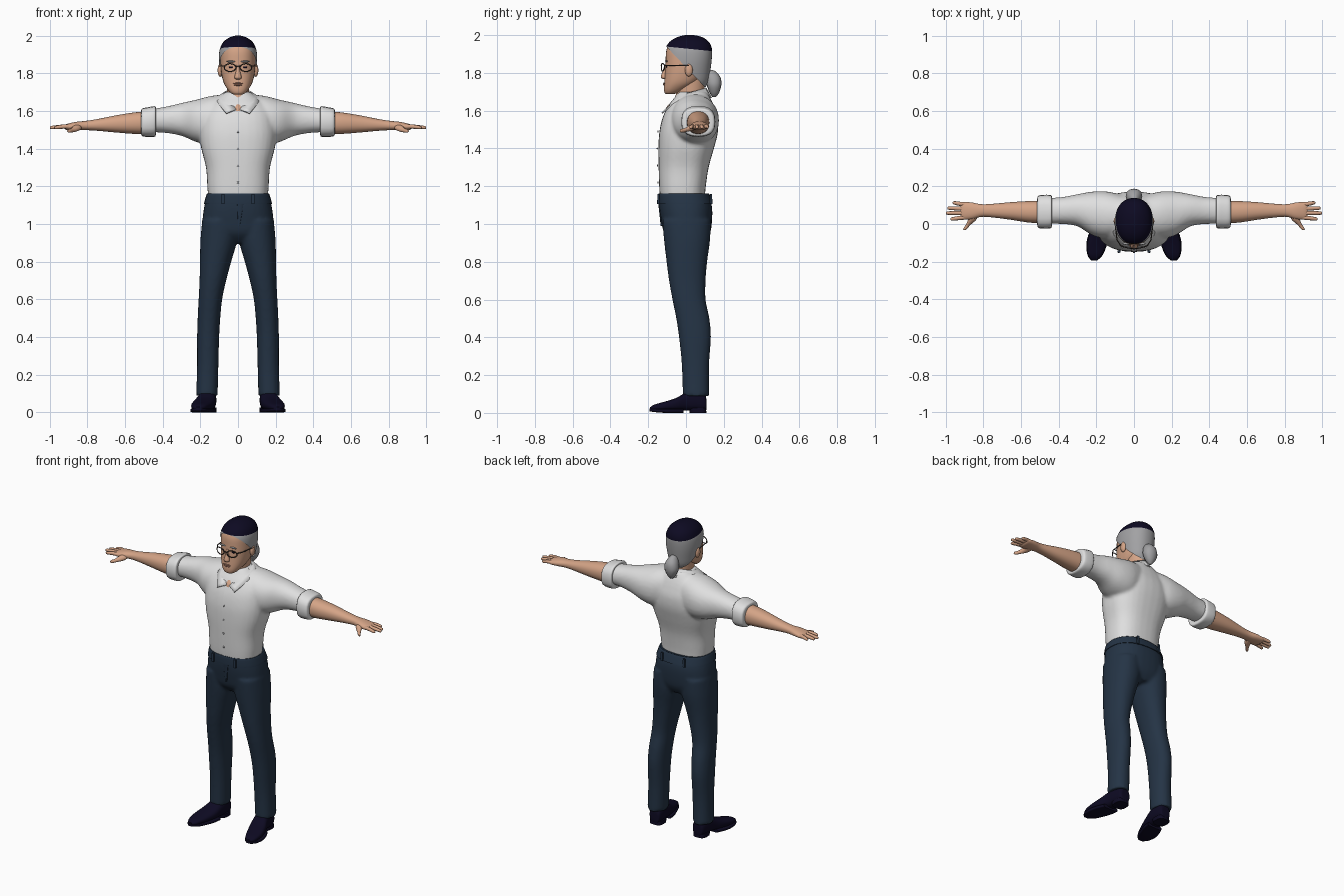
import bpy, bmesh, math
from mathutils import Vector

if "Cube" in bpy.data.objects:
    bpy.data.objects.remove(bpy.data.objects["Cube"])


def material(name, r, g, b):
    m = bpy.data.materials.new(name)
    m.use_nodes = True
    m.diffuse_color = (r, g, b, 1)
    m.node_tree.nodes["Principled BSDF"].inputs["Base Color"].default_value = (r, g, b, 1)
    return m


SHIRT = material("white cotton", .74, .74, .74)
NAVY = material("navy cloth", .018, .034, .06)
DARK = material("blue black", .004, .003, .016)
SKIN = material("skin", .66, .37, .24)
LIP = material("lip", .42, .2, .14)
GREY = material("grey hair", .36, .36, .37)
FRAME = material("glasses frame", .05, .04, .035)

AXES = {"x": (1, 2, 0), "y": (0, 2, 1), "z": (0, 1, 2)}


def spline(rows, steps=4):
    """Catmull-Rom smoothing through the given rows."""
    out = []
    for i in range(len(rows) - 1):
        p0, p1, p2 = rows[max(i - 1, 0)], rows[i], rows[i + 1]
        p3 = rows[min(i + 2, len(rows) - 1)]
        for s in range(steps):
            t = s / steps
            out.append([b + t * (c - a) / 2 + t * t * (2 * a - 5 * b + 4 * c - d) / 2
                        + t ** 3 * (3 * b - a - 3 * c + d) / 2
                        for a, b, c, d in zip(p0, p1, p2, p3)])
    return out + [rows[-1]]


def loft(bm, axis, rows, power=2.2, sides=32):
    """Skin rows of (position, a low, a high, b low, b high) along an axis."""
    ia, ib, it = AXES[axis]
    rings = []
    for t, a0, a1, b0, b1 in spline(rows):
        ring = []
        for k in range(sides):
            c, s = math.cos(math.tau * k / sides), math.sin(math.tau * k / sides)
            co = [0, 0, 0]
            co[it] = t
            co[ia] = (a0 + a1) / 2 + (a1 - a0) / 2 * math.copysign(abs(c) ** (2 / power), c)
            co[ib] = (b0 + b1) / 2 + (b1 - b0) / 2 * math.copysign(abs(s) ** (2 / power), s)
            ring.append(bm.verts.new(co))
        rings.append(ring)
    for lo, hi in zip(rings, rings[1:]):
        for k in range(sides):
            j = (k + 1) % sides
            bm.faces.new((lo[k], lo[j], hi[j], hi[k]))
    bm.faces.new(rings[0])
    bm.faces.new(rings[-1])


def sym(rows):
    return [(z, -w, w, y0, y1) for z, w, y0, y1 in rows]


def finish(name, bm, mats, mirror=False, voxel=0, angle=50):
    bmesh.ops.recalc_face_normals(bm, faces=bm.faces)
    me = bpy.data.meshes.new(name)
    bm.to_mesh(me)
    bm.free()
    me.shade_smooth()
    me.set_sharp_from_angle(angle=math.radians(angle))
    ob = bpy.data.objects.new(name, me)
    bpy.context.collection.objects.link(ob)
    for m in mats:
        me.materials.append(m)
    if mirror:
        ob.modifiers.new("mirror", "MIRROR").use_mirror_merge = False
    if voxel:
        r = ob.modifiers.new("blend", "REMESH")
        r.mode, r.voxel_size, r.use_smooth_shade = "VOXEL", voxel, True
        s = ob.modifiers.new("relax", "SMOOTH")
        s.factor, s.iterations = .5, 4
    return ob


def part(name, axis, rows, mat, mirror=False, power=2.2, sides=32):
    bm = bmesh.new()
    loft(bm, axis, rows, power, sides)
    return finish(name, bm, [mat], mirror)


def ball(name, loc, size, mat, mirror=False):
    bm = bmesh.new()
    bmesh.ops.create_uvsphere(bm, u_segments=16, v_segments=10, radius=1)
    for v in bm.verts:
        v.co = Vector(loc) + v.co * Vector(size)
    return finish(name, bm, [mat], mirror)


def wire(name, points, radius, mat, cyclic=False, mirror=False):
    cu = bpy.data.curves.new(name, "CURVE")
    cu.dimensions, cu.bevel_depth, cu.bevel_resolution = "3D", radius, 1
    sp = cu.splines.new("POLY")
    sp.points.add(len(points) - 1)
    for p, co in zip(sp.points, points):
        p.co = (*co, 1)
    sp.use_cyclic_u = cyclic
    cu.materials.append(mat)
    ob = bpy.data.objects.new(name, cu)
    bpy.context.collection.objects.link(ob)
    if mirror:
        ob.modifiers.new("mirror", "MIRROR").use_mirror_merge = False


# Shirt body and sleeves, blended together
torso = [(1.14, .158, -.138, .1), (1.2, .163, -.142, .105), (1.3, .17, -.145, .12),
         (1.4, .195, -.146, .148), (1.48, .205, -.142, .168), (1.55, .2, -.128, .17),
         (1.6, .185, -.108, .157), (1.64, .15, -.085, .142), (1.67, .11, -.06, .127),
         (1.7, .07, -.04, .11)]
bm = bmesh.new()
loft(bm, "z", sym(torso), 2.5)
loft(bm, "x", [(.05, -.06, .15, 1.44, 1.69), (.14, -.078, .172, 1.42, 1.68),
               (.22, -.06, .172, 1.435, 1.66), (.3, -.012, .158, 1.468, 1.642),
               (.38, 0, .143, 1.483, 1.623), (.47, 0, .137, 1.488, 1.608)])
finish("shirt", bm, [SHIRT], True, .01)

# Rolled cuffs
part("rolled_cuff", "x", [(.437, -.005, .14, 1.48, 1.612), (.44, -.022, .153, 1.464, 1.625),
                          (.475, -.025, .155, 1.462, 1.62), (.508, -.02, .15, 1.466, 1.613),
                          (.514, 0, .13, 1.48, 1.6)], SHIRT, True, 2.6, 20)

# Button placket following the chest
bm = bmesh.new()
strip = [[bm.verts.new((x, y0 - .003, z)) for x in (-.013, .013)]
         for z, _, y0, _ in spline(torso[:7])]
for a, b in zip(strip, strip[1:]):
    bm.faces.new((a[0], a[1], b[1], b[0]))
bmesh.ops.solidify(bm, geom=bm.faces[:], thickness=.006)
finish("button_placket", bm, [SHIRT])
for z in (1.22, 1.31, 1.4, 1.49):
    y = min(torso, key=lambda r: abs(r[0] - z))[2]
    ball("shirt_button", (0, y - .006, z), (.006, .003, .006), GREY)

# Open collar with pointed flaps
bm = bmesh.new()
top = spline([(0, .108, 1.72), (.068, .05, 1.705), (.062, -.035, 1.68), (.01, -.108, 1.61)])
low = spline([(0, .137, 1.67), (.108, .055, 1.675), (.11, -.05, 1.65), (.062, -.13, 1.59)])
edge = [(bm.verts.new(a), bm.verts.new(b)) for a, b in zip(top, low)]
for a, b in zip(edge, edge[1:]):
    bm.faces.new((a[0], a[1], b[1], b[0]))
ob = finish("collar", bm, [SHIRT], True)
ob.modifiers.new("cloth", "SOLIDIFY").thickness = .008

# Trousers: hips and legs blended
bm = bmesh.new()
loft(bm, "z", sym([(.9, .13, -.07, .1), (.95, .185, -.115, .128), (1.02, .188, -.132, .138),
                   (1.09, .18, -.142, .138), (1.15, .165, -.143, .122)]), 2.4)
loft(bm, "z", [(.09, .108, .222, -.017, .122), (.25, .104, .217, -.022, .122),
               (.4, .1, .217, -.037, .132), (.5, .094, .214, -.052, .124),
               (.6, .084, .209, -.072, .104), (.7, .063, .204, -.09, .104),
               (.8, .036, .202, -.103, .112), (.92, .004, .199, -.117, .128),
               (1.02, .01, .19, -.125, .13)])
finish("trousers", bm, [NAVY], True, .01)
part("waistband", "z", sym([(1.108, .178, -.146, .139), (1.11, .18, -.148, .141),
                            (1.157, .167, -.147, .124), (1.159, .16, -.14, .118)]), NAVY, power=2.4)
for x, y in ((.08, -.146), (.08, .133)):
    part("belt_loop", "z", [(1.105, x - .008, x + .008, y - .007, y + .007),
                            (1.158, x - .008, x + .008, y - .005, y + .005)], NAVY, True, 6, 8)
part("fly", "z", [(.99, .0, .01, -.134, -.12), (1.11, -.005, .03, -.147, -.13)], NAVY, False, 6, 12)

# Shoes: upper, sole and heel
part("shoe", "y", [(.108, .135, .175, .02, .06), (.1, .12, .193, .012, .1),
                   (.05, .115, .205, .012, .118), (0, .117, .215, .012, .108),
                   (-.05, .125, .235, .012, .08), (-.11, .145, .248, .012, .06),
                   (-.165, .17, .243, .012, .045), (-.19, .195, .225, .015, .03)], DARK, True, 2.6)
part("shoe_sole", "y", [(-.012, .118, .222, 0, .022), (-.06, .125, .243, 0, .022),
                        (-.11, .143, .253, 0, .022), (-.165, .166, .247, .004, .022),
                        (-.193, .195, .227, .008, .022)], DARK, True, 5)
part("shoe_heel", "z", [(0, .115, .2, .02, .108), (.025, .115, .2, .015, .106)], DARK, True, 3)

# Forearms and hands
part("forearm", "x", [(.46, .005, .125, 1.475, 1.6), (.55, .007, .122, 1.478, 1.592),
                      (.65, .022, .116, 1.486, 1.576), (.75, .035, .107, 1.495, 1.556),
                      (.81, .038, .105, 1.498, 1.547), (.86, .026, .114, 1.497, 1.542),
                      (.905, .024, .117, 1.498, 1.532), (.92, .035, .11, 1.505, 1.525)], SKIN, True)
for name, y, fan, tip in (("index_finger", .035, -.008, .975), ("middle_finger", .058, 0, .998),
                          ("ring_finger", .081, .003, .99), ("little_finger", .104, .008, .963)):
    rows = [(.89, y, .011, 1.517), (.925, y + fan * .4, .011, 1.517),
            (tip - .01, y + fan, .009, 1.512), (tip, y + fan, .003, 1.511)]
    part(name, "x", [(x, c - r, c + r, z - r, z + r) for x, c, r, z in rows], SKIN, True, 2, 12)
part("thumb", "y", [(.06, .825, .875, 1.5, 1.535), (.025, .835, .88, 1.492, 1.525),
                    (-.005, .868, .893, 1.486, 1.508), (-.025, .885, .906, 1.484, 1.503),
                    (-.033, .895, .904, 1.488, 1.498)], SKIN, True, 2, 14)

# Neck and head
part("neck", "z", sym([(1.56, .04, -.11, .06), (1.61, .045, -.108, .08), (1.65, .052, -.075, .09),
                       (1.69, .057, -.052, .095), (1.77, .06, -.05, .1)]), SKIN, power=2)
part("head", "z", sym([(1.688, .025, -.105, -.065), (1.695, .038, -.113, -.04),
                       (1.715, .056, -.117, 0), (1.75, .076, -.115, .06), (1.8, .088, -.111, .1),
                       (1.86, .093, -.108, .122), (1.92, .092, -.104, .128),
                       (1.96, .078, -.083, .112), (1.985, .04, -.04, .075)]), SKIN, power=2.3)
part("nose", "z", [(1.768, -.012, .012, -.122, -.1), (1.778, -.019, .019, -.133, -.1),
                   (1.81, -.011, .011, -.124, -.1), (1.845, -.007, .007, -.112, -.1)], SKIN, power=2, sides=16)
ball("upper_lip", (0, -.115, 1.746), (.028, .006, .004), LIP)
ball("lower_lip", (0, -.116, 1.738), (.022, .006, .005), LIP)
ball("ear", (.095, .015, 1.815), (.013, .021, .034), SKIN, True)
ball("eye", (.036, -.103, 1.832), (.013, .004, .005), DARK, True)
ball("eyebrow", (.038, -.104, 1.862), (.024, .007, .005), GREY, True)

# Hair: cap cut along the hairline, dark on top and grey below
bm = bmesh.new()
loft(bm, "z", sym([(1.715, .05, -.03, .098), (1.75, .082, -.1, .117), (1.8, .094, -.117, .127),
                   (1.86, .101, -.115, .135), (1.91, .1, -.112, .138), (1.94, .092, -.104, .134),
                   (1.965, .078, -.086, .12), (1.985, .054, -.056, .094),
                   (1.997, .025, -.02, .06), (2, .008, 0, .035)]), 2.2, 48)
crown = (Vector((0, 0, 1.929)), Vector((0, .1, 1)))
temple = (Vector((0, -.1, 1.935)), Vector((0, 1, .95)))
for co, no in (crown, temple):
    bmesh.ops.bisect_plane(bm, geom=bm.verts[:] + bm.edges[:] + bm.faces[:], plane_co=co, plane_no=no)
bald = []
for f in bm.faces:
    c = f.calc_center_median()
    f.material_index = int((c - crown[0]).dot(crown[1]) > 0)
    if not f.material_index and (c - temple[0]).dot(temple[1]) < 0:
        bald.append(f)
bmesh.ops.delete(bm, geom=bald, context="FACES")
finish("hair", bm, [GREY, DARK])
part("ponytail", "z", sym([(1.672, .008, .14, .158), (1.695, .028, .125, .175),
                           (1.735, .044, .11, .187), (1.775, .038, .105, .183),
                           (1.805, .022, .1, .16), (1.815, .01, .105, .14)]), GREY, sides=12)

# Glasses
rim = []
for k in range(20):
    a = math.tau * k / 20
    x = .042 + .031 * math.cos(a)
    rim.append((x, -.13 + 3.2 * x * x, 1.83 + .021 * math.sin(a)))
wire("glasses_rim", rim, .003, FRAME, True, True)
wire("glasses_temple", [(.072, -.112, 1.838), (.09, -.085, 1.84), (.102, .015, 1.838)], .003, FRAME, False, True)
wire("glasses_bridge", [(-.012, -.129, 1.834), (0, -.132, 1.838), (.012, -.129, 1.834)], .003, FRAME)
